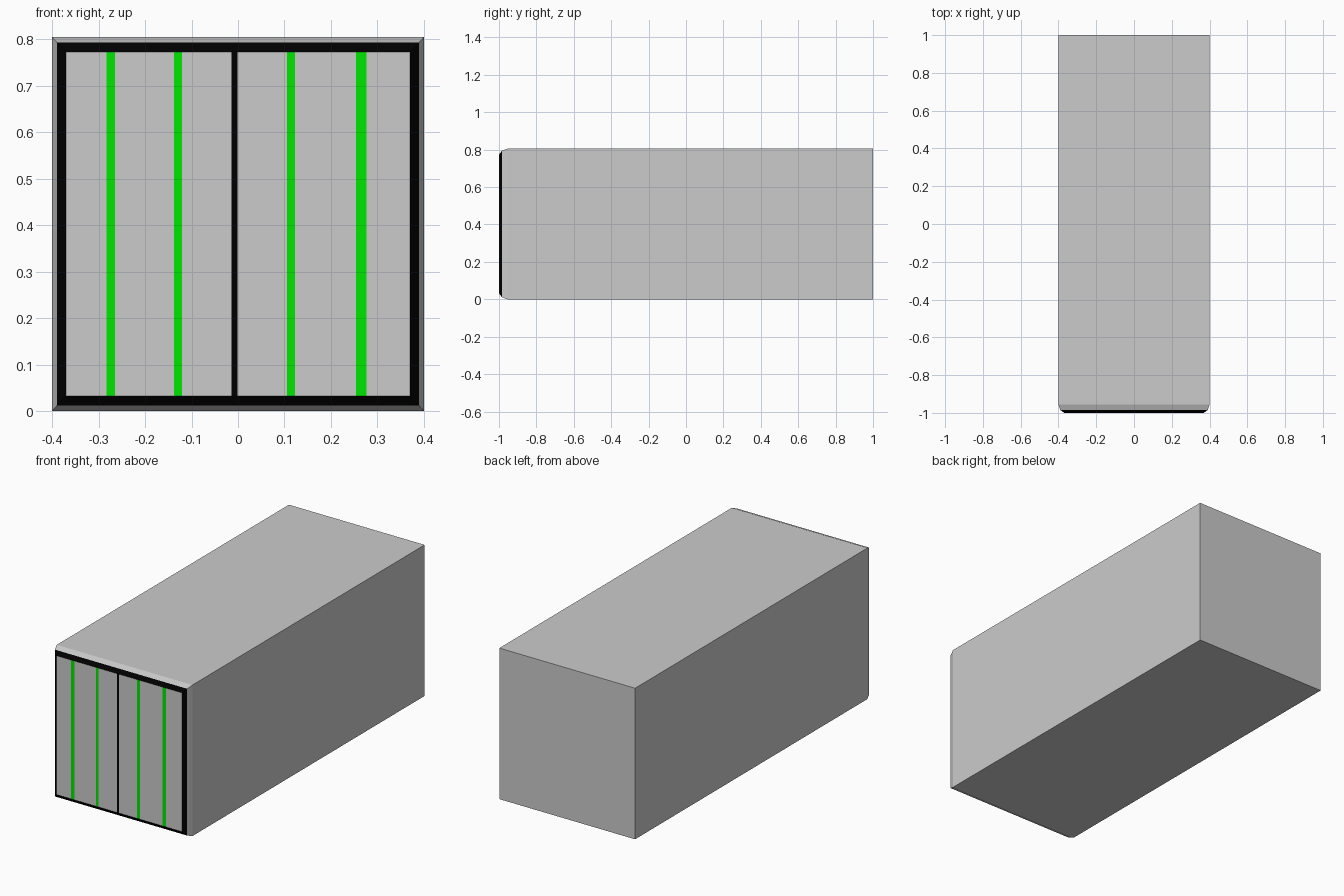
import bpy, bmesh

if "Cube" in bpy.data.objects:
    bpy.data.objects.remove(bpy.data.objects["Cube"])

MID = 0.4025  # middle height of the container


def material(name, color):
    m = bpy.data.materials.new(name)
    m.diffuse_color = color
    m.use_nodes = True
    m.node_tree.nodes["Principled BSDF"].inputs["Base Color"].default_value = m.diffuse_color
    return m


black = material("black_trim", (0.0, 0.0, 0.0, 1))
green = material("green_bar", (0.0, 0.8, 0.0, 1))


def finish(name, bm, mat=None):
    me = bpy.data.meshes.new(name)
    bm.to_mesh(me)
    bm.free()
    if mat:
        me.materials.append(mat)
    ob = bpy.data.objects.new(name, me)
    bpy.context.collection.objects.link(ob)
    return ob


def loft(name, rings, mat=None, cap_back=False):
    """Join rectangular rings (half width, half height, y), back to front."""
    bm = bmesh.new()
    loops = [[bm.verts.new((sx * w, y, MID + sz * h))
              for sx, sz in ((-1, -1), (1, -1), (1, 1), (-1, 1))]
             for w, h, y in rings]
    for a, b in zip(loops, loops[1:]):
        for i in range(4):
            j = (i + 1) % 4
            bm.faces.new((a[i], a[j], b[j], b[i]))
    if cap_back:
        bm.faces.new(loops[0])
    # orient every face away from the container centre
    bm.normal_update()
    for f in bm.faces:
        c = f.calc_center_median()
        c.z -= MID
        if f.normal.dot(c) < 0:
            f.normal_flip()
    return finish(name, bm, mat)


def front_strip(name, x0, x1, mat=None):
    """Vertical strip of the door face, between the frame's inner edges."""
    bm = bmesh.new()
    h = 0.37
    bm.faces.new([bm.verts.new((x, -1, z)) for x, z in
                  ((x0, MID - h), (x1, MID - h), (x1, MID + h), (x0, MID + h))])
    return finish(name, bm, mat)


# Container body, with its narrow front chamfer
loft("container_body", [(0.4, MID, 1), (0.4, MID, -0.955), (0.39, 0.391, -0.985)],
     cap_back=True)

# Sloped black frame around the doors
loft("door_frame", [(0.39, 0.391, -0.985), (0.37, 0.37, -1)], black)

# Door panels, green locking bars and the central seam, flush on the front
bars = [("lock_bar", -0.283, -0.265, green), ("lock_bar", -0.138, -0.121, green),
        ("door_seam", -0.014, -0.001, black), ("lock_bar", 0.105, 0.123, green),
        ("lock_bar", 0.254, 0.277, green)]
left = -0.37
for name, x0, x1, mat in bars:
    front_strip("door_panel", left, x0)
    front_strip(name, x0, x1, mat)
    left = x1
front_strip("door_panel", left, 0.37)
